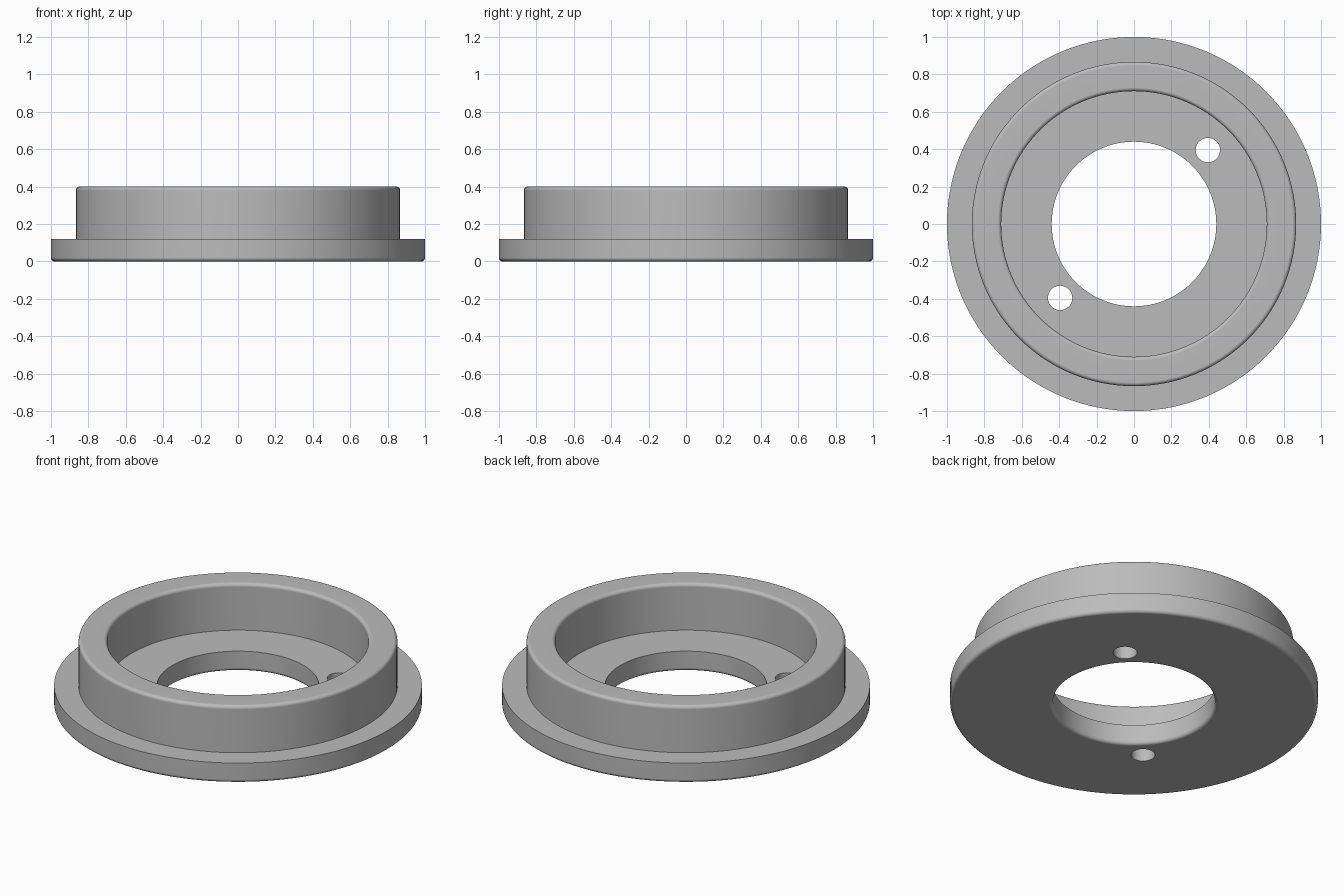
import bpy, bmesh, math

if "Cube" in bpy.data.objects:
    bpy.data.objects.remove(bpy.data.objects["Cube"], do_unlink=True)

SEGMENTS = 128
FLANGE_R, WALL_OUT, WALL_IN, BORE_R = 1.0, 0.867, 0.71, 0.44
FLANGE_TOP, HEIGHT = 0.12, 0.4
HOLE_R, HOLE_OFFSET = 0.065, 0.395

# Material
grey = bpy.data.materials.new("light_grey")
grey.use_nodes = True
colour = (0.5, 0.5, 0.5, 1)
grey.diffuse_color = colour
grey.node_tree.nodes["Principled BSDF"].inputs["Base Color"].default_value = colour


def fillet(r, z, radius, start, steps=5):
    """Quarter-round arc about (r, z), running counter-clockwise from start."""
    angles = [start + math.pi / 2 * i / steps for i in range(steps + 1)]
    return [(r + radius * math.cos(a), z + radius * math.sin(a)) for a in angles]


# Cross-section of the ring, counter-clockwise
f = 0.02
profile = (
    fillet(BORE_R + f, f, f, math.pi)
    + fillet(FLANGE_R - f, f, f, -math.pi / 2)
    + [(FLANGE_R, FLANGE_TOP), (WALL_OUT, FLANGE_TOP)]
    + fillet(WALL_OUT - f, HEIGHT - f, f, 0)
    + fillet(WALL_IN + f, HEIGHT - f, f, math.pi / 2)
    + [(WALL_IN, FLANGE_TOP), (BORE_R, FLANGE_TOP)]
)

# Flanged ring, turned around z
bm = bmesh.new()
verts = [bm.verts.new((r, 0, z)) for r, z in profile]
edges = [bm.edges.new((v, verts[(i + 1) % len(verts)])) for i, v in enumerate(verts)]
bmesh.ops.spin(bm, geom=verts + edges, cent=(0, 0, 0), axis=(0, 0, 1),
               angle=math.tau, steps=SEGMENTS, use_merge=False)
bmesh.ops.remove_doubles(bm, verts=bm.verts, dist=1e-4)
bmesh.ops.recalc_face_normals(bm, faces=bm.faces)
mesh = bpy.data.meshes.new("flanged_ring")
bm.to_mesh(mesh)
bm.free()
mesh.materials.append(grey)
ring = bpy.data.objects.new("flanged_ring", mesh)
bpy.context.collection.objects.link(ring)

# Two opposite bolt holes through the floor
for side in (1, -1):
    bpy.ops.mesh.primitive_cylinder_add(
        vertices=48, radius=HOLE_R, depth=0.4,
        location=(side * HOLE_OFFSET, side * HOLE_OFFSET, 0.06))
    cutter = bpy.context.object
    cutter.name = "bolt_hole_cutter"
    cutter.data.materials.append(grey)
    cut = ring.modifiers.new("bolt_hole", "BOOLEAN")
    cut.operation = "DIFFERENCE"
    cut.solver = "EXACT"
    cut.object = cutter
    bpy.ops.object.select_all(action="DESELECT")
    ring.select_set(True)
    bpy.context.view_layer.objects.active = ring
    bpy.ops.object.modifier_apply(modifier=cut.name)
    bpy.data.objects.remove(cutter, do_unlink=True)

# Smooth curves, crisp corners and flat faces
bpy.ops.object.shade_smooth_by_angle(angle=math.radians(30))
weighted = ring.modifiers.new("flat_face_normals", "WEIGHTED_NORMAL")
weighted.keep_sharp = True
